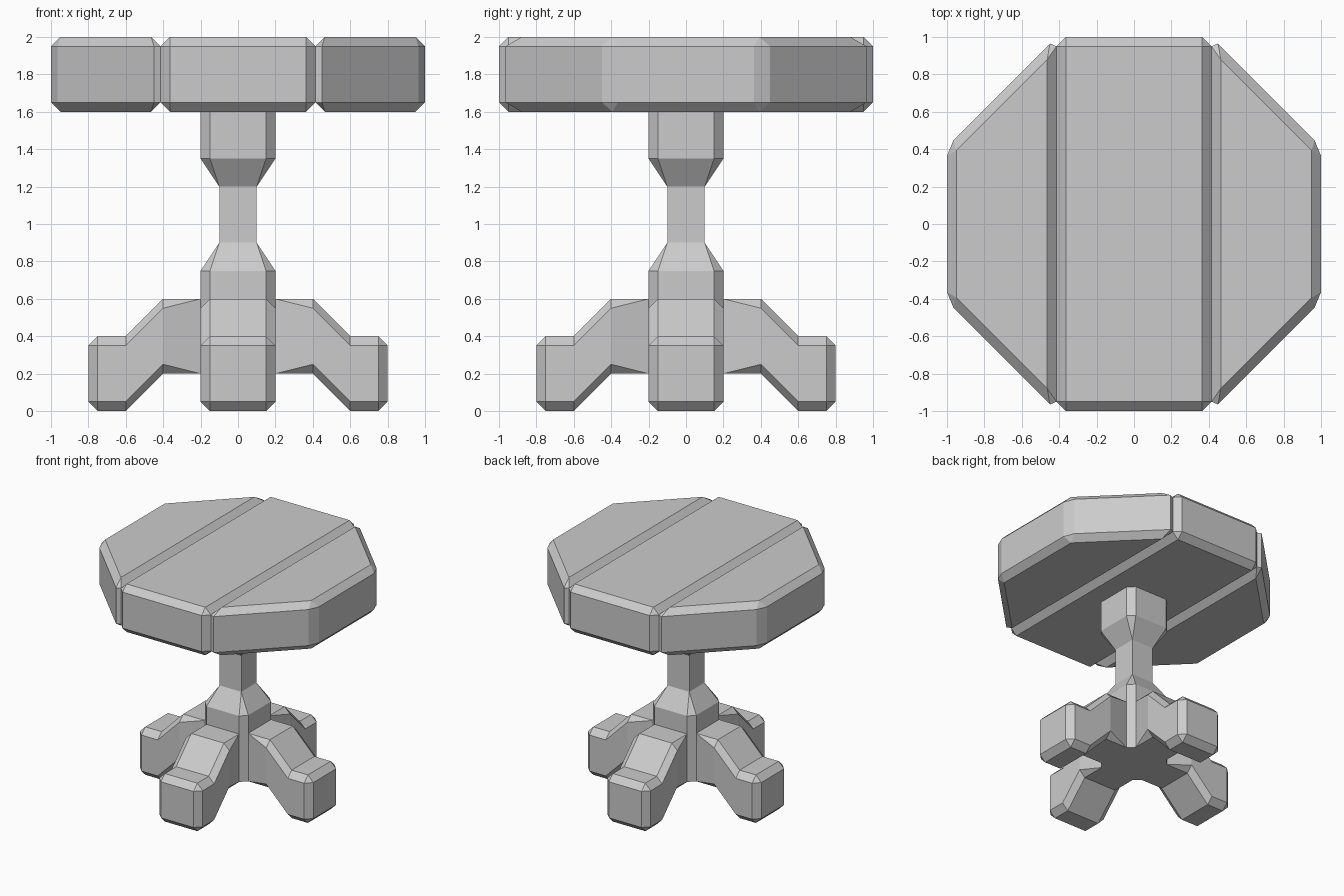
import bpy, bmesh
from mathutils import Matrix, Vector
from math import radians

if "Cube" in bpy.data.objects:
    bpy.data.objects.remove(bpy.data.objects["Cube"])


def finish(name, bm):
    bmesh.ops.remove_doubles(bm, verts=bm.verts, dist=0.0005)
    bmesh.ops.recalc_face_normals(bm, faces=bm.faces)
    mesh = bpy.data.meshes.new(name)
    bm.to_mesh(mesh)
    bm.free()
    obj = bpy.data.objects.new(name, mesh)
    bpy.context.collection.objects.link(obj)
    return obj


def octagon(a, b, c):
    """Rectangle of half sizes a, b with corners cut by c (c=0: plain corners)."""
    return [(a, b - c), (a - c, b), (c - a, b), (-a, b - c),
            (-a, c - b), (c - a, -b), (a - c, -b), (a, c - b)]


def loft(name, rings, turn=0):
    """Skin a list of rings of equal length and cap both ends."""
    bm = bmesh.new()
    rot = Matrix.Rotation(radians(turn), 3, 'Z')
    loops = [[bm.verts.new(rot @ Vector(p)) for p in ring] for ring in rings]
    for lo, hi in zip(loops, loops[1:]):
        for i in range(len(lo)):
            j = (i + 1) % len(lo)
            bm.faces.new((lo[i], lo[j], hi[j], hi[i]))
    bm.faces.new(loops[0][::-1])
    bm.faces.new(loops[-1])
    return finish(name, bm)


def plank(name, outline):
    """Extruded outline with every edge chamfered."""
    bm = bmesh.new()
    base = bm.faces.new([bm.verts.new((x, y, 1.6)) for x, y in outline])
    ext = bmesh.ops.extrude_face_region(bm, geom=[base], use_keep_orig=True)
    top = [v for v in ext['geom'] if isinstance(v, bmesh.types.BMVert)]
    bmesh.ops.translate(bm, verts=top, vec=(0, 0, 0.4))
    bmesh.ops.recalc_face_normals(bm, faces=bm.faces)
    bmesh.ops.bevel(bm, geom=list(bm.edges), offset=0.05, offset_type='OFFSET',
                    segments=1, profile=0.5, affect='EDGES')
    return finish(name, bm)


# Octagonal top made of three planks
k = 0.414
plank("top_middle_plank", [(-k, -1), (k, -1), (k, 1), (-k, 1)])
for side, s in (("right", 1), ("left", -1)):
    plank(f"top_{side}_plank", [(s * k, -1), (s, -k), (s, k), (s * k, 1)])

# Central column: chamfered square ends narrowing to a square waist
column = [(0.2, 0.2, 0.05), (0.75, 0.2, 0.05), (0.9, 0.1, 0),
          (1.2, 0.1, 0), (1.35, 0.2, 0.05), (1.6, 0.2, 0.05)]
loft("column", [[(x, y, z) for x, y in octagon(h, h, c)] for z, h, c in column])

# Four feet: distance out, centre height, half width, half height, corner cut
foot = [(0.2, 0.4, 0.15, 0.2, 0), (0.4, 0.4, 0.2, 0.2, 0.05),
        (0.6, 0.2, 0.2, 0.2, 0.05), (0.75, 0.2, 0.2, 0.2, 0.05),
        (0.8, 0.2, 0.15, 0.15, 0)]
foot_rings = [[(d, y, zc + z) for y, z in octagon(w, h, c)] for d, zc, w, h, c in foot]
for name, turn in (("right", 0), ("back", 90), ("left", 180), ("front", 270)):
    loft(f"{name}_foot", foot_rings, turn)
